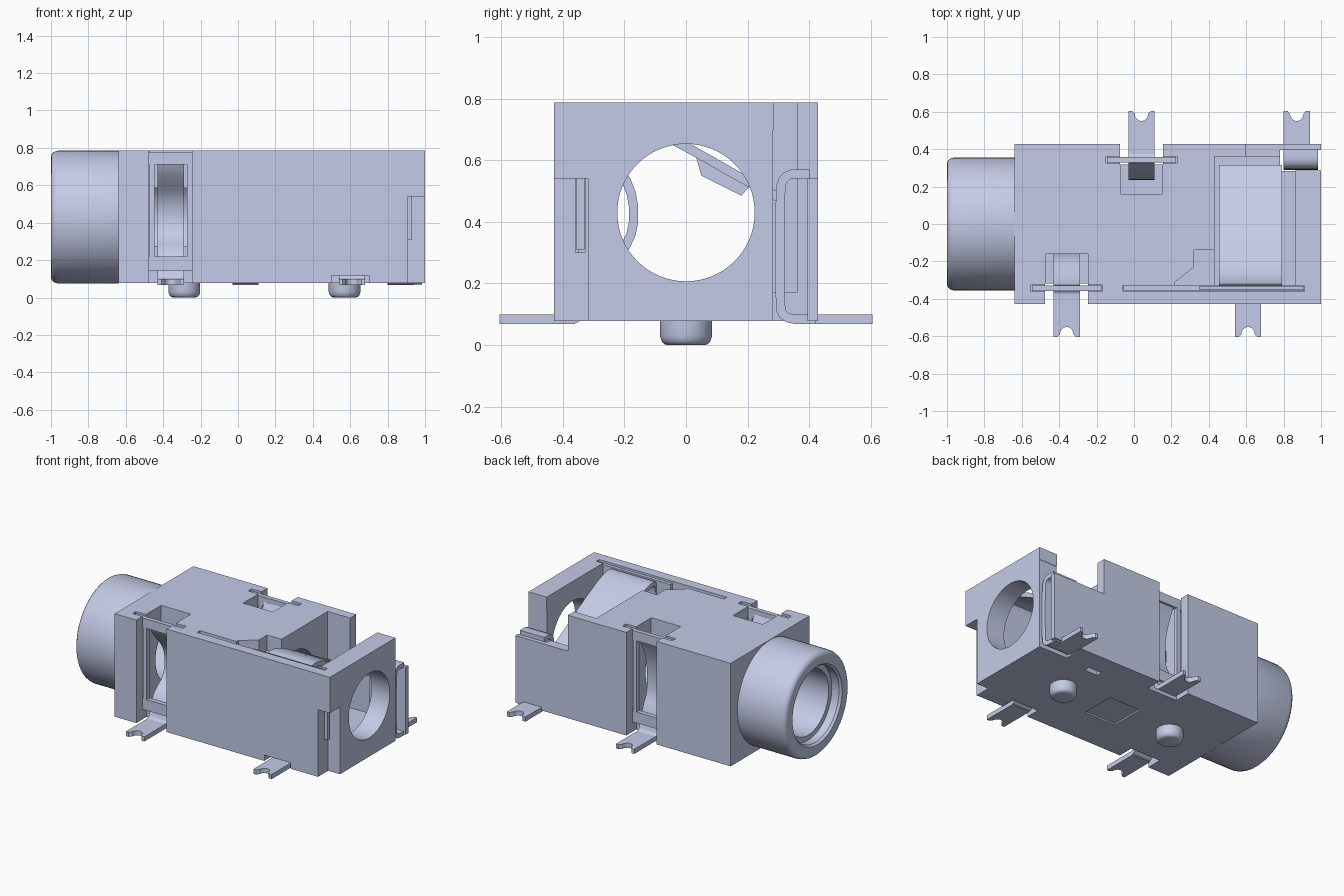
import bpy, bmesh, math
from mathutils import Vector

cube = bpy.data.objects.get("Cube")
if cube:
    bpy.data.objects.remove(cube, do_unlink=True)

# Single pale blue-grey finish
mat = bpy.data.materials.new("pale_blue_grey")
mat.use_nodes = True
COL = (0.59, 0.638, 0.855, 1)
mat.diffuse_color = COL
mat.node_tree.nodes["Principled BSDF"].inputs["Base Color"].default_value = COL


def finish(name, bm, smooth=True):
    bmesh.ops.recalc_face_normals(bm, faces=bm.faces)
    me = bpy.data.meshes.new(name)
    bm.to_mesh(me)
    bm.free()
    me.materials.append(mat)
    ob = bpy.data.objects.new(name, me)
    bpy.context.collection.objects.link(ob)
    if smooth:
        shade(ob)
    return ob


def activate(ob):
    bpy.ops.object.select_all(action='DESELECT')
    ob.select_set(True)
    bpy.context.view_layer.objects.active = ob


def shade(ob):
    activate(ob)
    bpy.ops.object.shade_smooth_by_angle(angle=math.radians(32))


def prism(name, pts, vec, smooth=True):
    """Extrude a closed outline of 3D points along vec."""
    bm = bmesh.new()
    face = bm.faces.new([bm.verts.new(p) for p in pts])
    out = bmesh.ops.extrude_face_region(bm, geom=[face])
    verts = [g for g in out["geom"] if isinstance(g, bmesh.types.BMVert)]
    bmesh.ops.translate(bm, verts=verts, vec=vec)
    return finish(name, bm, smooth)


def box(name, x, y, z):
    pts = [(x[0], y[0], z[0]), (x[1], y[0], z[0]), (x[1], y[1], z[0]), (x[0], y[1], z[0])]
    return prism(name, pts, (0, 0, z[1] - z[0]), False)


def lathe(name, prof, centre, axis, closed):
    """Spin (axial, radius) points round the x or z axis."""
    bm = bmesh.new()
    n, rings = 64, []
    for a, r in prof:
        ring = []
        for i in range(n):
            t = 2 * math.pi * i / n
            u, v = r * math.cos(t), r * math.sin(t)
            p = (a, u, v) if axis == 'X' else (u, v, a)
            ring.append(bm.verts.new(Vector(p) + Vector(centre)))
        rings.append(ring)
    pairs = list(zip(rings, rings[1:]))
    if closed:
        pairs.append((rings[-1], rings[0]))
    else:
        bm.faces.new(rings[0])
        bm.faces.new(rings[-1])
    for p, q in pairs:
        for i in range(n):
            j = (i + 1) % n
            bm.faces.new((p[i], p[j], q[j], q[i]))
    return finish(name, bm)


def ribbon(name, path, x, t=0.03):
    """Bent sheet strip following (y, z) path, spanning x."""
    P = [Vector(p) for p in path]
    # round the inner corners
    for _ in range(2):
        Q = [P[0]]
        for a, b in zip(P, P[1:]):
            Q += [a.lerp(b, 0.25), a.lerp(b, 0.75)]
        P = Q + [P[-1]]
    left, right = [], []
    for i, p in enumerate(P):
        d = (P[min(i + 1, len(P) - 1)] - P[max(i - 1, 0)]).normalized()
        nrm = Vector((-d.y, d.x)) * t / 2
        left.append(p + nrm)
        right.append(p - nrm)
    pts = [(x[0], p.x, p.y) for p in left + right[::-1]]
    return prism(name, pts, (x[1] - x[0], 0, 0))


def foot(name, xc, side):
    """Solder foot with a rounded notch in its tip; side is -1 front, +1 back."""
    w, tip = 0.07, 0.605
    pts = [(-w, 0.36), (-w, tip), (-0.05, tip)]
    for i in range(9):
        a = math.pi * i / 8
        pts.append((-0.036 * math.cos(a), tip - 0.015 - 0.04 * math.sin(a)))
    pts += [(0.05, tip), (w, tip), (w, 0.36)]
    return prism(name, [(xc + px, side * py, 0.068) for px, py in pts], (0, 0, 0.032))


# Housing block and its cut-outs
housing = box("housing", (-0.64, 1.0), (-0.428, 0.428), (0.078, 0.787))
cutters = [
    lathe("cut_bore", [(-0.8, 0.223), (1.2, 0.223)], (0, 0, 0.43), 'X', False),
    # open spring bay
    box("cut_bay", (0.43, 0.862), (-0.355, 0.362), (0.17, 0.9)),
    prism("cut_wedge", [(0.22, -0.353, 0.68), (0.22, -0.31, 0.68), (0.32, -0.23, 0.68),
                        (0.32, -0.14, 0.68), (0.5, -0.14, 0.68), (0.5, -0.353, 0.68)],
          (0, 0, 0.3), False),
    box("cut_plate_slit", (-0.06, 0.912), (-0.358, -0.328), (0.3, 0.9)),
    # rear corner step and bracket slot
    box("cut_rear_step", (0.6, 1.2), (0.285, 0.6), (0.54, 0.9)),
    box("cut_bracket_slot", (0.78, 1.2), (0.283, 0.395), (-0.1, 0.7)),
    # front corner relief
    box("cut_corner", (0.91, 1.2), (-0.6, -0.318), (-0.1, 0.54)),
    box("cut_foot_relief", (0.5, 0.7), (-0.6, -0.33), (-0.1, 0.118)),
    # shallow marks underneath
    box("cut_floor_square", (0.02, 0.26), (-0.16, 0.08), (0.0, 0.088)),
    box("cut_floor_slot", (0.5, 0.6), (0.24, 0.28), (0.0, 0.12)),
]
# Contact pockets: front at one x, back at the other
SIDES = [("front", -0.36, -1), ("back", 0.04, 1)]
for nm, xc, s in SIDES:
    def ys(a, b, s=s):
        return tuple(sorted((s * a, s * b)))
    cutters += [
        box("cut_notch", (xc - 0.115, xc + 0.115), ys(0.318, 0.6), (-0.1, 0.9)),
        box("cut_pocket", (xc - 0.113, xc + 0.113), ys(0.16, 0.33), (0.16, 0.9)),
        box("cut_slit", (xc - 0.19, xc + 0.19), ys(0.325, 0.362), (0.14, 0.9)),
    ]
for c in cutters:
    activate(housing)
    m = housing.modifiers.new("cut", 'BOOLEAN')
    m.operation = 'DIFFERENCE'
    m.solver = 'EXACT'
    m.object = c
    bpy.ops.object.modifier_apply(modifier=m.name)
    bpy.data.objects.remove(c, do_unlink=True)
shade(housing)

# Round socket barrel with rounded rim and stepped mouth
lathe("socket_barrel", [(-0.64, 0.355), (-0.965, 0.355), (-0.985, 0.348), (-0.997, 0.335),
                        (-1.0, 0.32), (-1.0, 0.27), (-0.985, 0.258), (-0.93, 0.258),
                        (-0.93, 0.223), (-0.64, 0.223)], (0, 0, 0.43), 'X', True)

# Locating pegs
for nm, px in (("peg_left", 0.57), ("peg_right", -0.287)):
    lathe(nm, [(0.09, 0.085), (0.03, 0.085), (0.012, 0.079), (0.003, 0.07), (0.0, 0.058)],
          (px, 0, 0), 'Z', False)

# Side contacts: bowed spring, cross bars and foot
for nm, xc, s in SIDES:
    bow = 0.17 if s < 0 else 0.25
    path = [(0.42, 0.084), (0.35, 0.084), (0.33, 0.14), (0.30, 0.24), (bow, 0.33),
            (bow, 0.52), (0.30, 0.66), (0.34, 0.735)]
    ribbon(nm + "_contact_spring", [(s * a, b) for a, b in path], (xc - 0.07, xc + 0.07))
    foot(nm + "_contact_foot", xc, s)
    y = tuple(sorted((s * 0.328, s * 0.358)))
    box(nm + "_contact_top_bar", (xc - 0.185, xc + 0.185), y, (0.71, 0.775))
    box(nm + "_contact_low_bar", (xc - 0.185, xc + 0.185), y, (0.145, 0.22))
    for e in (-1, 1):
        c = xc + e * 0.1
        box(nm + "_contact_rail", (c - 0.014, c + 0.014), y, (0.2, 0.73))

# Large leaf spring arching over the bay
ribbon("leaf_spring", [(-0.336, 0.2), (-0.336, 0.6), (-0.336, 0.755), (-0.27, 0.765),
                       (-0.18, 0.735), (0.0, 0.645), (0.2, 0.53), (0.31, 0.475)],
       (0.455, 0.79))
# Raised dimple under the leaf spring
prism("leaf_dimple", [(0.57, 0.03, 0.62), (0.57, 0.05, 0.55), (0.57, 0.18, 0.485),
                      (0.57, 0.21, 0.52)], (0.11, 0, 0), False)
box("leaf_base_plate", (-0.055, 0.93), (-0.356, -0.33), (0.31, 0.54))
box("leaf_edge_plate", (0.35, 0.905), (-0.354, -0.331), (0.5, 0.775))
ribbon("leaf_leg", [(-0.42, 0.084), (-0.345, 0.084), (-0.338, 0.13), (-0.338, 0.3)],
       (0.54, 0.68))
foot("leaf_foot", 0.61, -1)

# Rear corner bracket
ribbon("bracket", [(0.42, 0.084), (0.31, 0.084), (0.305, 0.16), (0.305, 0.45),
                   (0.31, 0.555), (0.4, 0.555)], (0.80, 0.985))
foot("bracket_foot", 0.87, 1)
